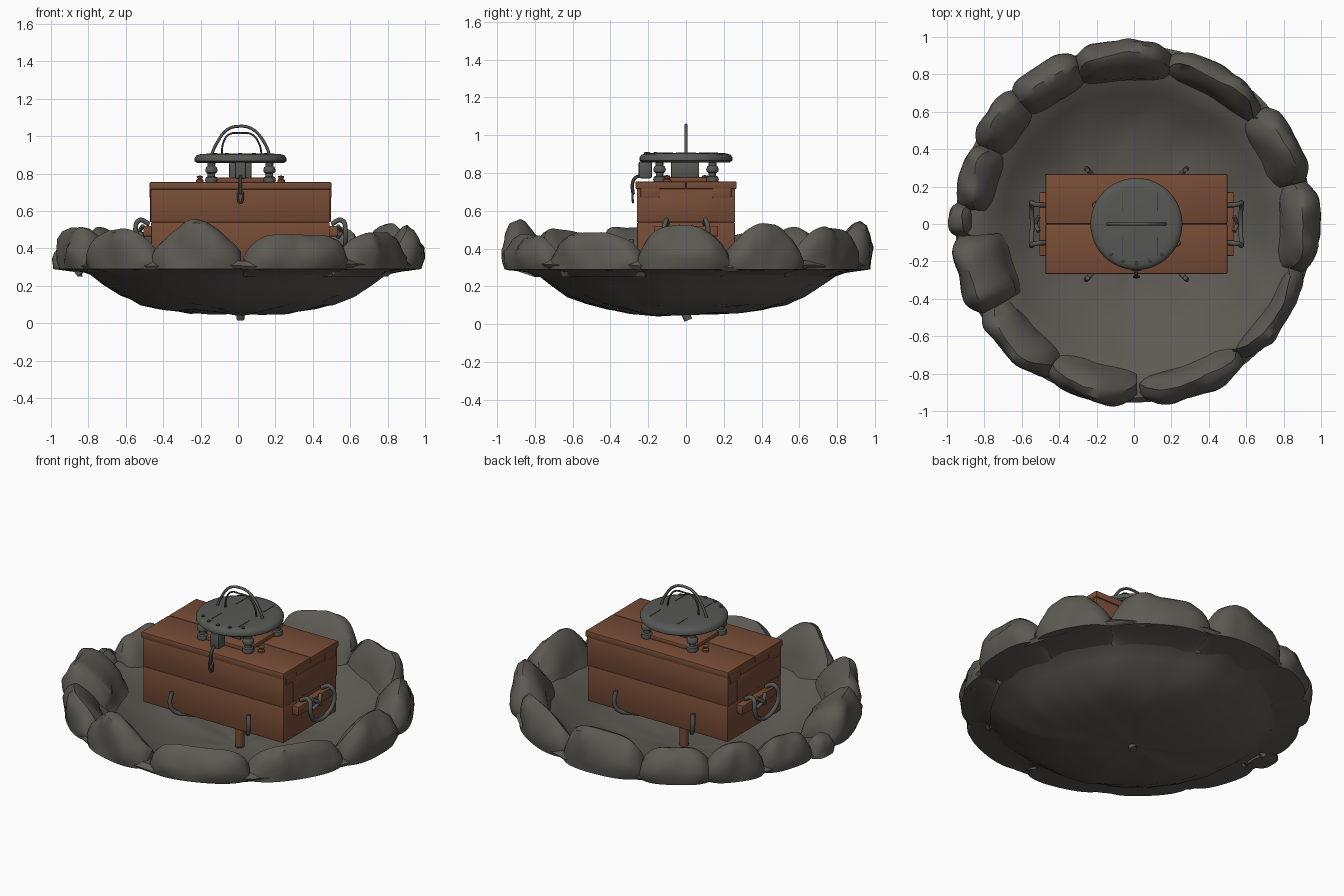
import bpy, bmesh, math
from mathutils import Vector, noise

if "Cube" in bpy.data.objects:
    bpy.data.objects.remove(bpy.data.objects["Cube"])

CX = 0.013  # the chest sits slightly off the middle of the bowl


def mat(name, rgb):
    m = bpy.data.materials.new(name)
    m.diffuse_color = (*rgb, 1)
    m.use_nodes = True
    m.node_tree.nodes["Principled BSDF"].inputs["Base Color"].default_value = m.diffuse_color
    return m


STONE = mat("stone_grey", (0.110, 0.102, 0.088))
BROWN = mat("rust_brown", (0.185, 0.072, 0.037))
METAL = mat("metal_grey", (0.095, 0.095, 0.088))
DARK = mat("dark_wire", (0.045, 0.045, 0.043))


def finish(name, bm, m, angle=40):
    bmesh.ops.recalc_face_normals(bm, faces=bm.faces)
    me = bpy.data.meshes.new(name)
    bm.to_mesh(me)
    bm.free()
    o = bpy.data.objects.new(name, me)
    bpy.context.collection.objects.link(o)
    me.materials.append(m)
    bpy.ops.object.select_all(action='DESELECT')
    o.select_set(True)
    bpy.context.view_layer.objects.active = o
    bpy.ops.object.shade_smooth_by_angle(angle=math.radians(angle))
    return o


def box(name, lo, hi, m, bevel=0.008):
    bm = bmesh.new()
    bmesh.ops.create_cube(bm, size=1)
    for v in bm.verts:
        v.co = [lo[i] + (v.co[i] + 0.5) * (hi[i] - lo[i]) for i in range(3)]
    if bevel:
        bmesh.ops.bevel(bm, geom=bm.edges[:], offset=bevel, segments=2, profile=0.5, affect='EDGES')
    return finish(name, bm, m)


def revolve(name, prof, m, at=(0, 0), seg=32, rough=0.0):
    bm = bmesh.new()
    rings = []
    for r, z in prof:
        if r < 1e-5:
            rings.append([bm.verts.new((at[0], at[1], z))])
            continue
        rings.append([bm.verts.new((at[0] + r * math.cos(a), at[1] + r * math.sin(a), z))
                      for a in (2 * math.pi * i / seg for i in range(seg))])
    for a, b in zip(rings, rings[1:]):
        for i in range(seg):
            j = (i + 1) % seg
            if len(a) == 1:
                bm.faces.new((a[0], b[i], b[j]))
            elif len(b) == 1:
                bm.faces.new((a[i], a[j], b[0]))
            else:
                bm.faces.new((a[i], a[j], b[j], b[i]))
    if rough:
        for v in bm.verts:
            v.co += Vector((0, 0, rough * noise.noise(v.co * 6) + rough * 0.5 * noise.noise(v.co * 15)))
    return finish(name, bm, m)


def tube(name, pts, rad, m, closed=False):
    cu = bpy.data.curves.new(name, 'CURVE')
    cu.dimensions = '3D'
    cu.bevel_depth = rad
    cu.bevel_resolution = 2
    cu.resolution_u = 6
    cu.use_fill_caps = True
    s = cu.splines.new('BEZIER')
    s.bezier_points.add(len(pts) - 1)
    for b, p in zip(s.bezier_points, pts):
        b.co = p
        b.handle_left_type = b.handle_right_type = 'AUTO'
    s.use_cyclic_u = closed
    cu.materials.append(m)
    o = bpy.data.objects.new(name, cu)
    bpy.context.collection.objects.link(o)
    bpy.ops.object.select_all(action='DESELECT')
    o.select_set(True)
    bpy.context.view_layer.objects.active = o
    bpy.ops.object.convert(target='MESH')
    return o


def rock(name, a0, a1, ri, ro, h, p):
    # closed cross-section swept round the rim, lower and thinner at its ends
    bm = bmesh.new()
    n = 20
    rings = []
    for i in range(n + 1):
        t = 2 * i / n - 1
        a = math.radians(a0 + (a1 - a0) * i / n)
        k = 0.35 + 0.65 * (1 - abs(t) ** p)
        zt = 0.3 + (h - 0.3) * k
        o = ro - 0.05 * abs(t) ** 4
        q = ri + 0.03 * abs(t) ** 4
        d = zt - 0.29
        prof = [(o - 0.01, 0.29), (o, 0.29 + 0.2 * d), (o, 0.29 + 0.45 * d), (o - 0.015, 0.29 + 0.7 * d),
                (o - 0.035, 0.29 + 0.9 * d), (o - 0.07, zt), (o * 0.55 + q * 0.45, zt - 0.01),
                (o * 0.3 + q * 0.7, 0.29 + 0.72 * d), (q + 0.015, 0.29 + 0.4 * d), (q, 0.3),
                (q - 0.03, 0.25), (o - 0.12, 0.275)]
        ring = []
        for j, (r, z) in enumerate(prof):
            c = Vector((r * math.cos(a), r * math.sin(a), z))
            f = noise.noise(c * 5 + Vector((a0, 0, 0))) * 0.035 + noise.noise(c * 13) * 0.012
            if 0 < j < 9:
                c += Vector((math.cos(a) * f * 0.8, math.sin(a) * f * 0.8, f * 0.7))
            ring.append(bm.verts.new(c))
        rings.append(ring)
    m = len(rings[0])
    for a, b in zip(rings, rings[1:]):
        for j in range(m):
            bm.faces.new((a[j], a[(j + 1) % m], b[(j + 1) % m], b[j]))
    bm.faces.new(rings[0])
    bm.faces.new(rings[-1])
    return finish(name, bm, STONE, 45)


# stone bowl and peg below it
revolve("stone_bowl", [(0, .05), (.15, .052), (.3, .06), (.42, .078), (.53, .105), (.63, .15), (.72, .205),
                       (.79, .262), (.86, .288), (.94, .292), (.955, .31), (.93, .335), (.85, .335), (.78, .31),
                       (.7, .25), (.62, .195), (.52, .14), (.4, .105), (.25, .085), (.12, .08), (0, .08)],
        STONE, seg=72, rough=0.016)
tube("bottom_peg", [(CX, -.01, .09), (CX, .0, .05), (CX, .012, .022)], .022, METAL)

# ring of rim rocks: start angle, end angle, inner radius, outer radius, height, flatness
for i, r in enumerate([(-16, 14, .78, .99, .54, 2.5), (14, 42, .76, .99, .54, 2), (41, 78, .79, .97, .52, 3),
                       (77, 110, .77, .985, .54, 4), (109, 134, .77, .99, .5, 4), (132, 153, .77, .99, .5, 3),
                       (152, 175, .76, .97, .48, 4), (173, 184, .86, 1.0, .42, 3), (184, 211, .71, .985, .51, 5),
                       (210, 241, .77, .98, .485, 4), (240, 271, .77, .98, .56, 1.5),
                       (272, 309, .8, .98, .485, 4), (308, 345, .83, .975, .485, 4)]):
    rock(f"rim_rock_{i + 1}", *r)

# chest body with seam, split lid, post
box("chest_lower", (-.465, -.258, .32), (.49, .258, .54), BROWN, .005)
box("chest_upper", (-.467, -.26, .54), (.493, .26, .72), BROWN, .004)
box("lid_front", (-.473, -.268, .715), (.499, 0, .755), BROWN, .007)
box("lid_back", (-.473, 0, .715), (.499, .268, .755), BROWN, .007)
revolve("support_post", [(0, .06), (.025, .06), (.025, .33), (0, .33)], BROWN, (CX, 0), 16)

# cradle arms gripping the chest
for sx in (-1, 1):
    for sy in (-1, 1):
        tube("cradle_arm", [(CX + sx * x, sy * y, z) for x, y, z in
                            ((.02, .02, .26), (.2, .22, .305), (.25, .278, .33), (.268, .297, .38),
                             (.262, .288, .45))], .013, METAL)

# side brackets, hanging loops and cross fittings
for s in (-1, 1):
    def X(x): return CX + s * (x - CX)
    def side_box(name, x0, x1, y0, y1, z0, z1):
        box(name, (min(X(x0), X(x1)), y0, z0), (max(X(x0), X(x1)), y1, z1), BROWN, .004)
    side_box("handle_bracket", .485, .532, -.17, .17, .465, .52)
    for y in (-.19, .19):
        side_box("side_flap", .485, .499, y - .05, y + .05, .67, .72)
    side_box("side_panel", .485, .496, -.17, .17, .54, .69)
    tube("side_loop", [(X(x), y, z) for x, y, z in
                       ((.5, -.1, .53), (.555, -.105, .55), (.575, -.115, .48), (.572, -.07, .415), (.572, .07, .415),
                        (.575, .115, .48), (.555, .105, .55), (.5, .1, .53))], .013, METAL)
    for d in (-1, 1):
        tube("cross_fitting", [(X(.535), -.04, .49 - d * .03), (X(.55), 0, .49),
                               (X(.535), .04, .49 + d * .03)], .011, METAL)
    # lid knobs
    revolve("lid_knob", [(0, .75), (.02, .75), (.02, .765), (.012, .772), (.018, .785), (0, .79)], BROWN,
            (X(.23), -s * .1), 12)

# mounting plate, core and feet under the disc
box("mount_plate", (CX - .16, -.15, .75), (CX + .16, .15, .778), BROWN)
box("disc_core", (CX - .06, -.08, .775), (CX + .06, .07, .862), METAL)
for sx in (-1, 1):
    for sy in (-1, 1):
        revolve("disc_foot", [(0, .75), (.03, .75), (.034, .765), (.03, .78), (.02, .785), (.02, .8), (.03, .806),
                              (.033, .82), (.028, .834), (.02, .84), (.022, .87), (0, .87)], METAL,
                (CX + sx * .155, sy * .14), 16)

# disc with front rivets and scored lines
revolve("disc", [(0, .865), (.19, .862), (.232, .857), (.245, .866), (.246, .882), (.236, .897), (.215, .904),
                 (.19, .906), (0, .908)], METAL, (CX, 0), 48)
for k in range(5):
    a = math.radians(230 + 20 * k)
    revolve("disc_rivet", [(.011, .897), (.011, .908), (.006, .911), (0, .911)], DARK,
            (CX + .212 * math.cos(a), .212 * math.sin(a)), 10)
for x in (-.06, .125):
    for y in (-.12, .12):
        box("scored_line", (x - .002, y - .05, .9), (x + .002, y + .05, .9085), DARK, 0)

# wire arches on the disc
tube("outer_arch", [(CX + x, 0, z) for x, z in ((-.16, .89), (-.125, .965), (-.07, 1.035), (-.01, 1.053),
                                                (.06, 1.04), (.125, .97), (.16, .89))], .008, METAL)
tube("inner_arch", [(CX + x, 0, z) for x, z in ((-.1, .89), (-.09, .97), (-.06, 1.01), (0, 1.016), (.06, 1.01),
                                                (.1, .96), (.115, .89))], .005, DARK)

# front clasp and hanging cord
box("front_clasp", (CX - .03, -.25, .772), (CX + .03, -.18, .862), METAL, .01)
tube("clasp_strap", [(CX, -.22, .79), (CX, -.268, .775), (CX, -.283, .745), (CX, -.28, .69)], .009, DARK)
tube("cord_loop", [(CX, -.28, .705), (CX - .013, -.283, .67), (CX, -.28, .645), (CX + .013, -.283, .67)],
     .006, DARK, True)
